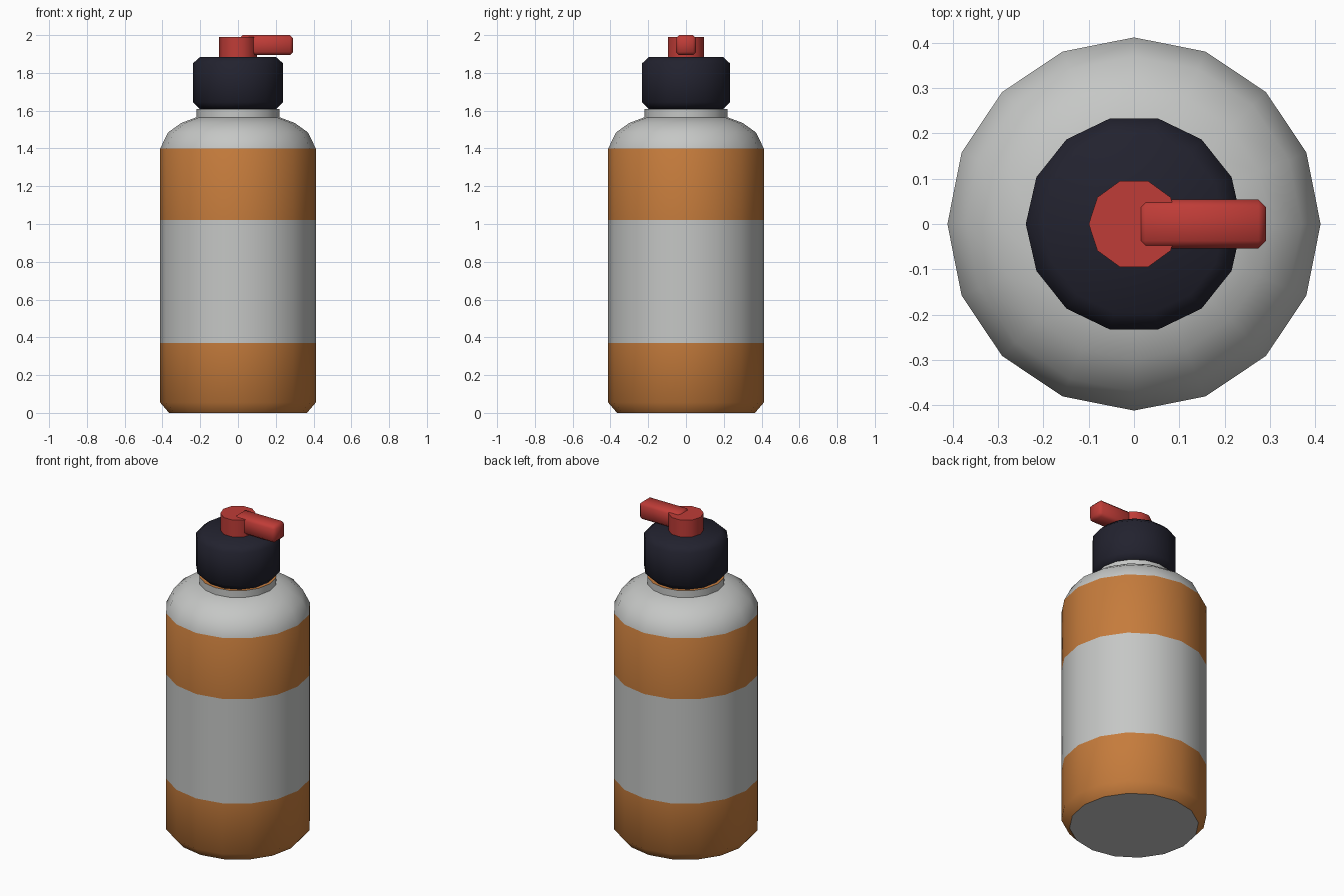
import bpy, bmesh, math

cube = bpy.data.objects.get("Cube")
if cube:
    bpy.data.objects.remove(cube, do_unlink=True)


def material(name, color):
    m = bpy.data.materials.new(name)
    m.use_nodes = True
    m.diffuse_color = (*color, 1)
    m.node_tree.nodes["Principled BSDF"].inputs["Base Color"].default_value = (*color, 1)
    return m


GREY = material("light grey", (0.56, 0.57, 0.56))
ORANGE = material("orange", (0.56, 0.20, 0.045))
DARK = material("dark navy", (0.016, 0.016, 0.028))
RED = material("red", (0.52, 0.045, 0.038))


def finish(name, bm, mats, angle=50):
    bmesh.ops.recalc_face_normals(bm, faces=bm.faces)
    mesh = bpy.data.meshes.new(name)
    bm.to_mesh(mesh)
    bm.free()
    obj = bpy.data.objects.new(name, mesh)
    bpy.context.collection.objects.link(obj)
    for m in mats:
        mesh.materials.append(m)
    bpy.ops.object.select_all(action="DESELECT")
    obj.select_set(True)
    bpy.context.view_layer.objects.active = obj
    bpy.ops.object.shade_smooth_by_angle(angle=math.radians(angle))
    return obj


def lathe(name, profile, sides, mats, rule=None):
    """Closed solid of revolution; rule(face centre, normal) gives a material slot."""
    bm = bmesh.new()
    rings = []
    for r, z in profile:
        rings.append([bm.verts.new((r * math.cos(math.tau * i / sides),
                                    r * math.sin(math.tau * i / sides), z))
                      for i in range(sides)])
    for low, high in zip(rings, rings[1:]):
        for i in range(sides):
            j = (i + 1) % sides
            bm.faces.new((low[i], low[j], high[j], high[i]))
    bm.faces.new(rings[0][::-1])
    bm.faces.new(rings[-1])
    bm.normal_update()
    if rule:
        for f in bm.faces:
            f.material_index = rule(f.calc_center_median(), f.normal)
    return finish(name, bm, mats)


# Bottle body with two orange bands
def band(c, n):
    if n.z < -0.9:
        return 0
    return 1 if c.z < 0.37 or 1.02 < c.z < 1.4 else 0


lathe("bottle_body",
      [(0.365, 0), (0.412, 0.055), (0.412, 0.37), (0.412, 1.02), (0.412, 1.4),
       (0.37, 1.485), (0.3, 1.535), (0.22, 1.565)],
      16, [GREY, ORANGE], band)

# Neck ring with an orange rim on top
lathe("neck", [(0.22, 1.55), (0.22, 1.608)], 16, [GREY, ORANGE],
      lambda c, n: 1 if n.z > 0.9 else 0)

# Chamfered cap and push knob
lathe("cap", [(0.2, 1.606), (0.239, 1.645), (0.239, 1.85), (0.2, 1.885)], 14, [DARK])
lathe("knob", [(0.1, 1.87), (0.1, 1.99)], 10, [RED])

# Spout pointing to the left side
bm = bmesh.new()
bmesh.ops.create_cube(bm, size=1)
for v in bm.verts:
    v.co = (0.15 + v.co.x * 0.284, v.co.y * 0.108, 1.947 + v.co.z * 0.106)
bmesh.ops.bevel(bm, geom=bm.edges[:], offset=0.017, segments=1, affect="EDGES")
finish("spout", bm, [RED])
